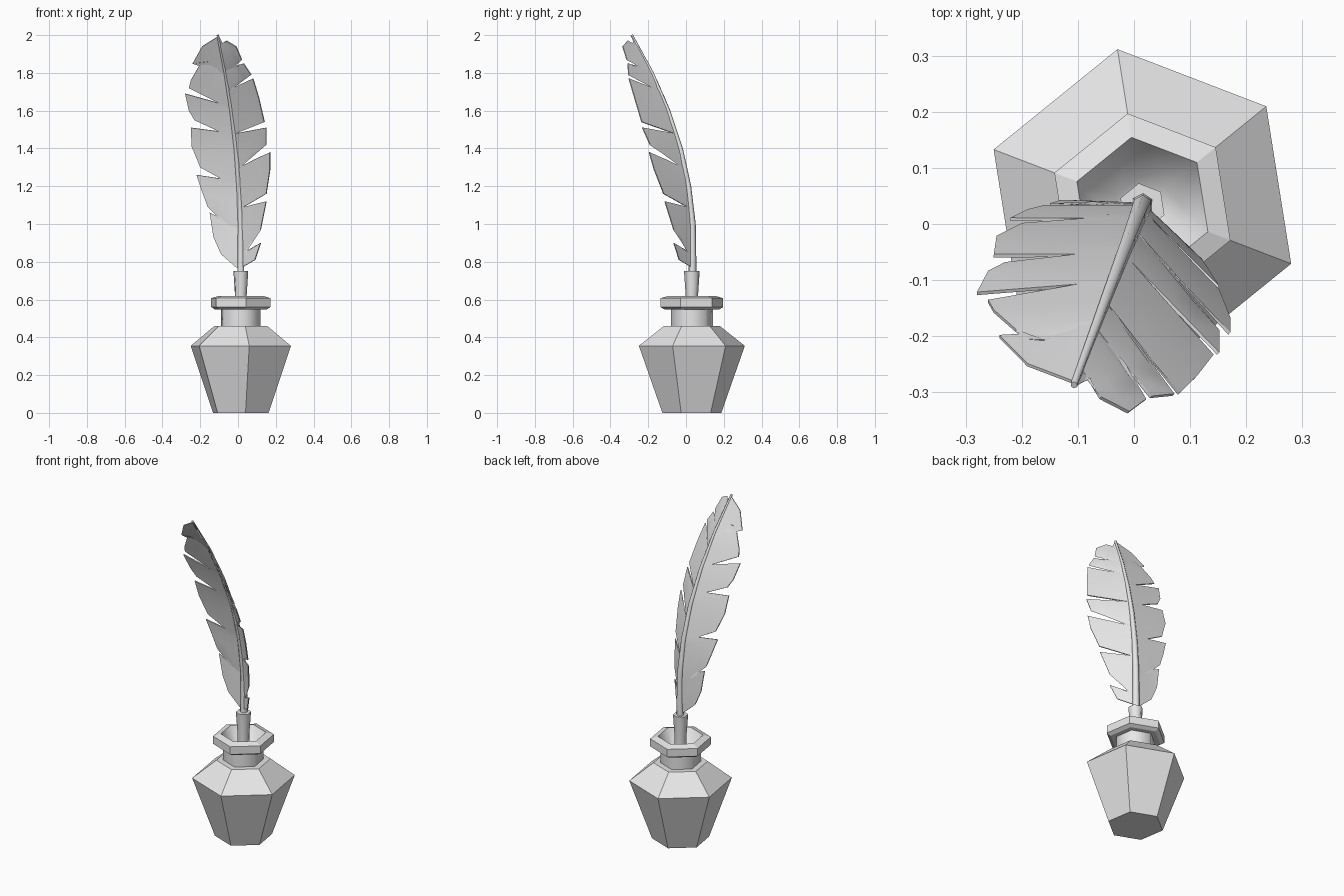
import bpy, bmesh, math
from mathutils import Vector

old = bpy.data.objects.get("Cube")
if old:
    bpy.data.objects.remove(old, do_unlink=True)

grey = bpy.data.materials.new("plain_grey")
grey.use_nodes = True
colour = (0.8, 0.8, 0.8, 1)
grey.diffuse_color = colour
grey.node_tree.nodes["Principled BSDF"].inputs["Base Color"].default_value = colour

AXIS = Vector((0.015, 0.031, 0))    # centre line of the bottle
TURN = math.radians(39)             # rotation of the hexagons


def make_object(name, bm, smooth_angle=None):
    mesh = bpy.data.meshes.new(name)
    bm.to_mesh(mesh)
    bm.free()
    mesh.materials.append(grey)
    if smooth_angle:
        mesh.shade_smooth()
        mesh.set_sharp_from_angle(angle=math.radians(smooth_angle))
    obj = bpy.data.objects.new(name, mesh)
    bpy.context.collection.objects.link(obj)
    return obj


def hex_turned(name, profile, cap_start=False, cap_end=False, smooth_angle=None):
    """Sweep a (radius, height) profile around the axis with six sides."""
    bm = bmesh.new()
    rings = []
    for radius, z in profile:
        ring = []
        for i in range(6):
            a = TURN + i * math.tau / 6
            ring.append(bm.verts.new(
                AXIS + Vector((radius * math.cos(a), radius * math.sin(a), z))))
        rings.append(ring)
    for low, high in zip(rings, rings[1:]):
        for i in range(6):
            j = (i + 1) % 6
            bm.faces.new((low[i], low[j], high[j], high[i]))
    if cap_start:
        bm.faces.new(rings[0][::-1])
    if cap_end:
        bm.faces.new(rings[-1])
    return make_object(name, bm, smooth_angle)


# Bottle: faceted body, neck, lip and funnel-shaped well
hex_turned("bottle_body", [(0.158, 0), (0.284, 0.355), (0.15, 0.46), (0.11, 0.46)],
           cap_start=True)
hex_turned("bottle_neck", [(0.112, 0.46), (0.112, 0.55)], smooth_angle=65)
hex_turned("bottle_lip", [(0.11, 0.547), (0.145, 0.547), (0.168, 0.56),
                          (0.168, 0.607), (0.125, 0.62)])
hex_turned("bottle_well", [(0.125, 0.62), (0.052, 0.5)], cap_end=True, smooth_angle=65)

# Holder gripping the quill
hex_turned("quill_holder", [(0.033, 0.5), (0.033, 0.62), (0.042, 0.75)],
           cap_start=True, cap_end=True, smooth_angle=65)

# Quill shaft: centre line bending forward and to the right
SPINE = [Vector(p) for p in (
    (0.013, 0.032, 0.6), (0.015, 0.035, 0.8), (0.015, 0.034, 1), (0.006, 0.012, 1.2),
    (-0.01, -0.03, 1.4), (-0.035, -0.095, 1.6), (-0.067, -0.18, 1.8), (-0.107, -0.287, 2))]


def spine_at(z):
    for a, b in zip(SPINE, SPINE[1:]):
        if z <= b.z:
            return a.lerp(b, (z - a.z) / (b.z - a.z))
    return SPINE[-1].copy()


curve = bpy.data.curves.new("quill_shaft", "CURVE")
curve.dimensions = "3D"
curve.bevel_depth = 0.022
curve.bevel_resolution = 1
curve.use_fill_caps = True
line = curve.splines.new("POLY")
line.points.add(len(SPINE) - 1)
for k, (point, co) in enumerate(zip(line.points, SPINE)):
    point.co = (*co, 1)
    point.radius = 1 - 0.1 * k
curve.materials.append(grey)
shaft = bpy.data.objects.new("quill_shaft", curve)
bpy.context.collection.objects.link(shaft)


def vane(name, outline, lean):
    """Strip from the shaft to a notched outline of (x, z), leaning in y."""
    bm = bmesh.new()
    rows, root_z = [], 2
    for x, z in outline:
        width = abs(x - spine_at(z).x)
        root_z = min(root_z, max(z - 0.35 * width, 0.74))
        root = spine_at(root_z)
        row = []
        for k in range(5):
            t = k / 4
            px, pz = root.x + (x - root.x) * t, root_z + (z - root_z) * t
            middle = spine_at(pz)
            row.append(bm.verts.new((px, middle.y + lean * abs(px - middle.x), pz)))
        rows.append(row)
    for upper, lower in zip(rows, rows[1:]):
        for k in range(4):
            bm.faces.new((upper[k], lower[k], lower[k + 1], upper[k + 1]))
    bmesh.ops.remove_doubles(bm, verts=bm.verts, dist=0.0005)
    bmesh.ops.recalc_face_normals(bm, faces=bm.faces)
    obj = make_object(name, bm, 40)
    solid = obj.modifiers.new("thickness", "SOLIDIFY")
    solid.thickness = 0.006
    solid.offset = 0
    split = obj.modifiers.new("crisp_rim", "EDGE_SPLIT")
    split.split_angle = math.radians(50)


# Feather vanes, notched from tip to base
vane("right_vane", [
    (-.11, 1.99), (-.19, 1.94), (-.24, 1.85), (-.16, 1.86), (-.21, 1.83), (-.25, 1.76),
    (-.26, 1.72), (-.1, 1.64), (-.28, 1.69), (-.26, 1.6), (-.23, 1.55), (-.1, 1.49),
    (-.25, 1.51), (-.245, 1.41), (-.2, 1.3), (-.09, 1.24), (-.22, 1.26), (-.19, 1.17),
    (-.16, 1.09), (-.07, 1), (-.15, 1.06), (-.13, .93), (-.09, .84), (-.01, .77)], 0.04)
vane("left_vane", [
    (-.1, 1.99), (-.08, 1.95), (-.06, 1.97), (-.01, 1.94), (.02, 1.87), (-.02, 1.83),
    (.03, 1.85), (.07, 1.79), (-.04, 1.71), (.08, 1.77), (.11, 1.67), (.14, 1.54),
    (-.01, 1.48), (.15, 1.51), (.15, 1.42), (.01, 1.3), (.17, 1.38), (.17, 1.29),
    (.15, 1.16), (.03, 1.09), (.15, 1.12), (.12, .97), (.04, .85), (.12, .9),
    (.09, .81), (.02, .77)], -0.95)
